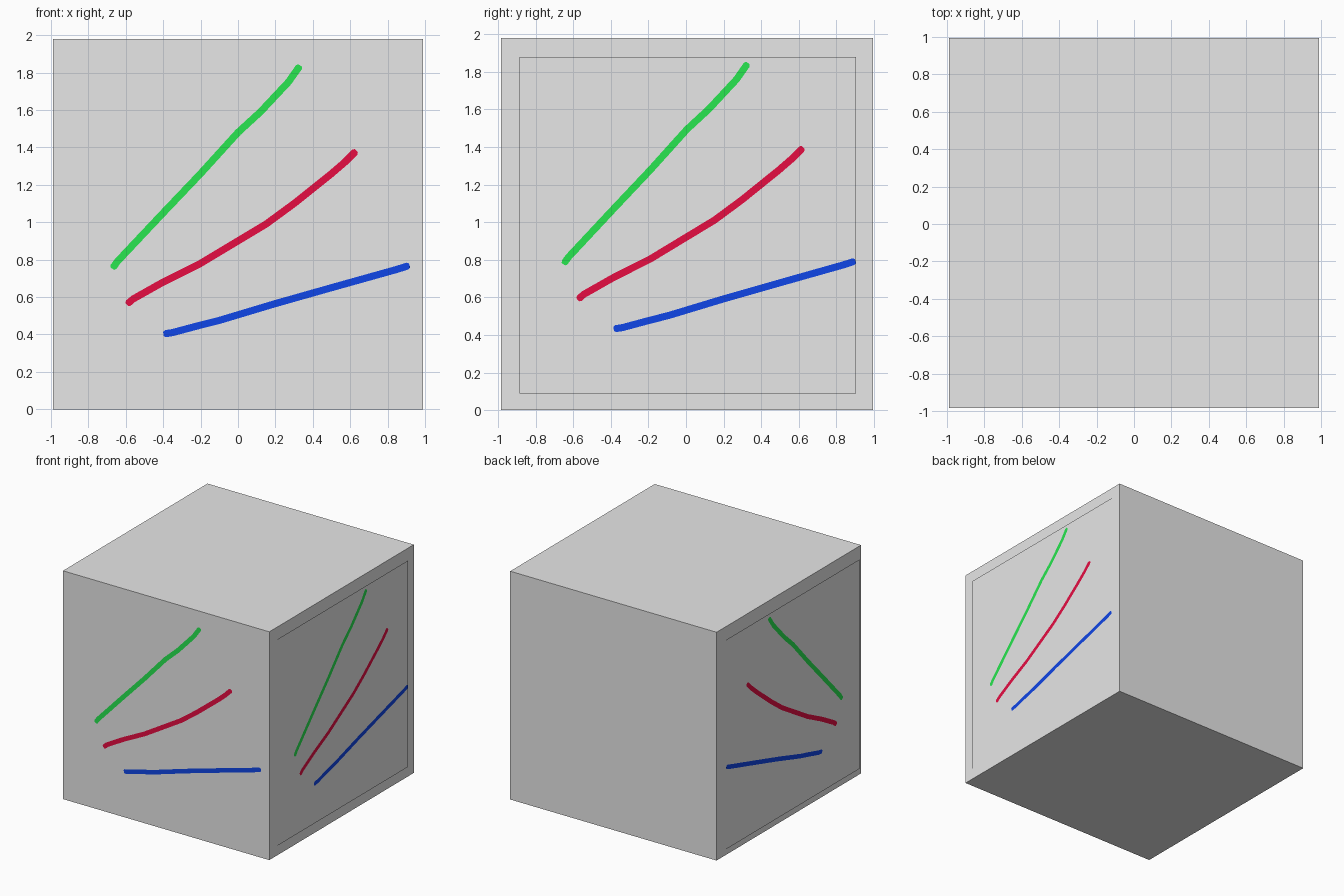
import bpy, bmesh
from mathutils import Vector

if "Cube" in bpy.data.objects:
    bpy.data.objects.remove(bpy.data.objects["Cube"])


def material(name, rgb):
    m = bpy.data.materials.new(name)
    m.diffuse_color = (*rgb, 1.0)
    m.use_nodes = True
    m.node_tree.nodes["Principled BSDF"].inputs["Base Color"].default_value = m.diffuse_color
    return m


GREY = material("light_grey", (0.80, 0.80, 0.80))
GREEN = material("green", (0.021, 0.79, 0.08))
RED = material("red", (0.79, 0.004, 0.055))
BLUE = material("blue", (0.005, 0.061, 0.80))


def finish(name, bm, mat):
    me = bpy.data.meshes.new(name)
    bm.to_mesh(me)
    bm.free()
    me.materials.append(mat)
    ob = bpy.data.objects.new(name, me)
    bpy.context.collection.objects.link(ob)
    return ob


# Cube body
bm = bmesh.new()
bmesh.ops.create_cube(bm, size=1.98)
bmesh.ops.translate(bm, verts=bm.verts, vec=(0, 0.005, 0.99))
finish("body", bm, GREY)

# Stroke centre lines in panel coordinates (across, up)
STROKES = {
    "green": (GREEN, [(-.67, .755), (-.645, .79), (-.4, 1.05), (-.2, 1.26), (0, 1.48),
                      (.12, 1.59), (.27, 1.75), (.33, 1.835)]),
    "red": (RED, [(-.592, .563), (-.56, .59), (-.4, .68), (-.2, .78), (0, .9), (.15, .99),
                  (.3, 1.1), (.5, 1.26), (.57, 1.32), (.63, 1.38)]),
    "blue": (BLUE, [(-.395, .403), (-.35, .41), (-.2, .45), (-.1, .475), (0, .505), (.2, .565),
                    (.5, .65), (.85, .748), (.913, .768)]),
}
HALF_WIDTH = 0.019


def ribbon(points):
    """Flat strip along a path, with blunt rounded ends, as left/right pairs."""
    pts = [Vector(p) for p in points]
    start, end = (pts[1] - pts[0]).normalized(), (pts[-1] - pts[-2]).normalized()
    path = [pts[0] - start * .004, pts[0] + start * .008] + pts[1:-1]
    path += [pts[-1] - end * .008, pts[-1] + end * .004]
    pairs = []
    for i, p in enumerate(path):
        d = (path[min(i + 1, len(path) - 1)] - path[max(i - 1, 0)]).normalized()
        w = HALF_WIDTH * (0.6 if i in (0, len(path) - 1) else 1)
        side = Vector((-d.y, d.x)) * w
        pairs.append((p + side, p - side))
    return pairs


def sheet(name, pairs, place, outward, lift, mat):
    """Place a strip of quads on a side of the cube, facing outward."""
    bm = bmesh.new()
    rows = [[bm.verts.new(place(*p) + outward * lift) for p in pair] for pair in pairs]
    for (a, b), (c, d) in zip(rows, rows[1:]):
        f = bm.faces.new((a, b, d, c))
        f.normal_update()
        if f.normal.dot(outward) < 0:
            f.normal_flip()
    finish(name, bm, mat)


# Sides that carry a drawing panel
SIDES = {
    "front": (Vector((0, -1, 0)), lambda a, z: Vector((a, -0.985, z))),
    "left": (Vector((-1, 0, 0)), lambda a, z: Vector((-0.99, a - .04, z))),
    "right": (Vector((1, 0, 0)), lambda a, z: Vector((0.99, .978 * a + .005, .986 * z + .035))),
}
PANEL = [((-.91, .055), (-.91, 1.87)), ((.92, .055), (.92, 1.87))]

for side, (outward, place) in SIDES.items():
    # Floating panel sheet, then the three painted strokes over it
    sheet(side + "_panel", PANEL, place, outward, 0.008, GREY)
    for colour, (mat, points) in STROKES.items():
        sheet(f"{side}_{colour}_stroke", ribbon(points), place, outward, 0.010, mat)
